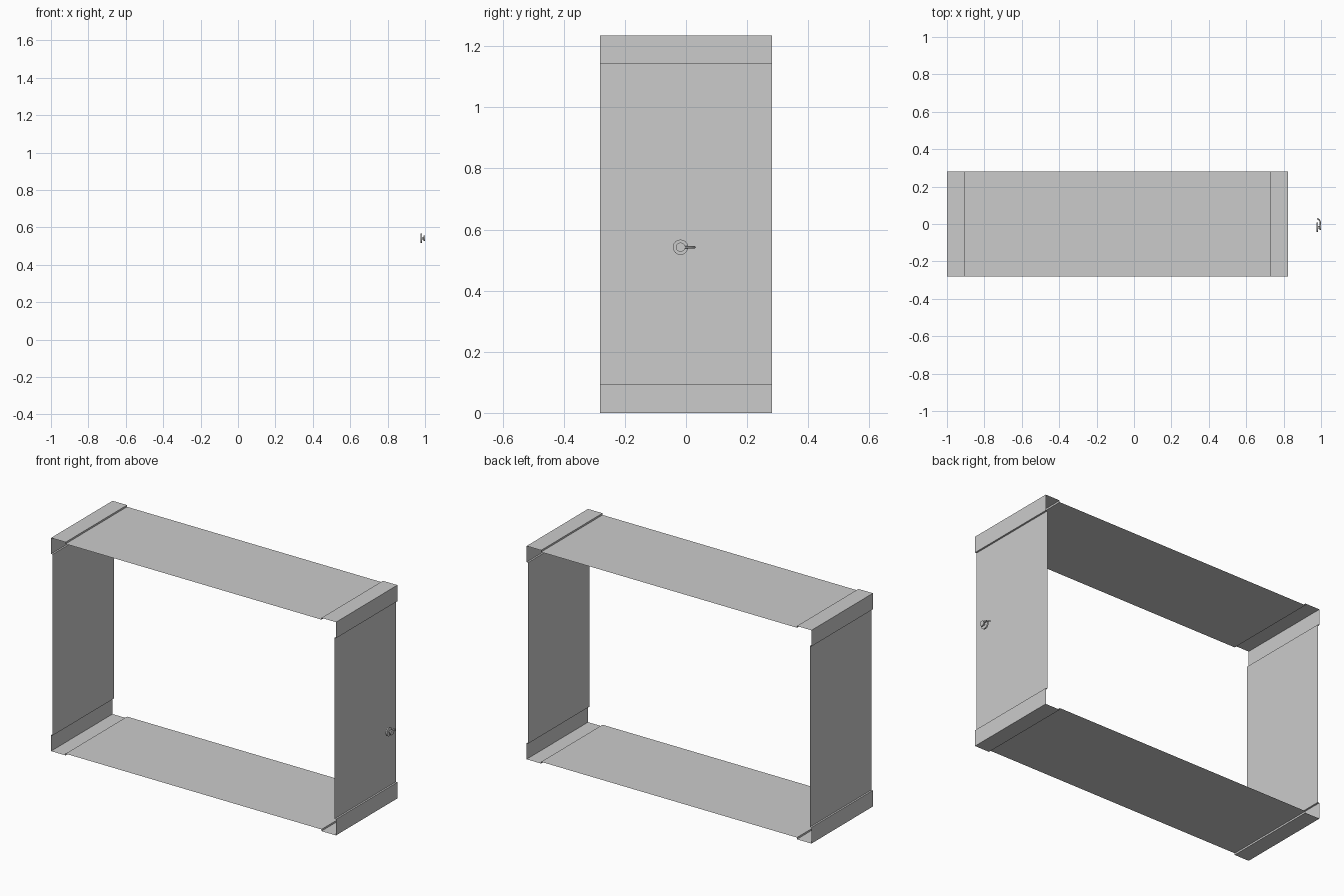
import bpy, bmesh, math
from mathutils import Matrix, Vector

if "Cube" in bpy.data.objects:
    bpy.data.objects.remove(bpy.data.objects["Cube"])

X0, X1, H, HALF_Y = -1.0, 0.824, 1.234, 0.281
STRIP, INSET = 0.093, 0.01


def make_object(name, bm):
    mesh = bpy.data.meshes.new(name)
    bm.to_mesh(mesh)
    bm.free()
    ob = bpy.data.objects.new(name, mesh)
    bpy.context.collection.objects.link(ob)
    return ob


# Door frame shell: open thin tube, raised corner strips with inset panels
cx, cz = (X0 + X1) / 2, H / 2
a, b = (X1 - X0) / 2, H / 2
quarter = [(a - INSET, b - STRIP), (a, b - STRIP), (a, b),
           (a - STRIP, b), (a - STRIP, b - INSET)]
profile = []
for sx, sz in ((1, 1), (-1, 1), (-1, -1), (1, -1)):
    pts = [(cx + sx * x, cz + sz * z) for x, z in quarter]
    profile += pts if sx * sz > 0 else pts[::-1]

bm = bmesh.new()
front = [bm.verts.new((x, -HALF_Y, z)) for x, z in profile]
back = [bm.verts.new((x, HALF_Y, z)) for x, z in profile]
n = len(profile)
for i in range(n):
    j = (i + 1) % n
    bm.faces.new((front[i], back[i], back[j], front[j]))
bm.normal_update()
# make every wall face outwards
wall = max(bm.faces, key=lambda f: f.calc_center_median().z)
if wall.normal.z < 0:
    bmesh.ops.reverse_faces(bm, faces=bm.faces[:])
make_object("frame_shell", bm)

# Door handle: rose, neck and cap along x
KY, KZ = -0.018, 0.542


def disc(name, x0, x1, radius):
    bm = bmesh.new()
    m = Matrix.Translation(((x0 + x1) / 2, KY, KZ)) @ Matrix.Rotation(math.pi / 2, 4, 'Y')
    bmesh.ops.create_cone(bm, cap_ends=True, segments=24, radius1=radius,
                          radius2=radius, depth=x1 - x0, matrix=m)
    ob = make_object(name, bm)
    bpy.context.view_layer.objects.active = ob
    ob.select_set(True)
    bpy.ops.object.shade_smooth_by_angle()
    ob.select_set(False)


disc("handle_rose", 0.975, 0.983, 0.025)
disc("handle_neck", 0.983, 0.993, 0.006)
disc("handle_cap", 0.993, 1.0, 0.015)

# Curved lever hooking back towards the door
curve = bpy.data.curves.new("handle_lever", 'CURVE')
curve.dimensions = '3D'
curve.bevel_depth = 0.0035
curve.bevel_resolution = 2
curve.use_fill_caps = True
path = [(0.9955, -0.018), (0.9965, 0.0), (0.995, 0.014), (0.988, 0.025), (0.979, 0.029)]
sp = curve.splines.new('POLY')
sp.points.add(len(path) - 1)
for p, (x, y) in zip(sp.points, path):
    p.co = (x, y, KZ, 1)
bpy.context.collection.objects.link(bpy.data.objects.new("handle_lever", curve))
